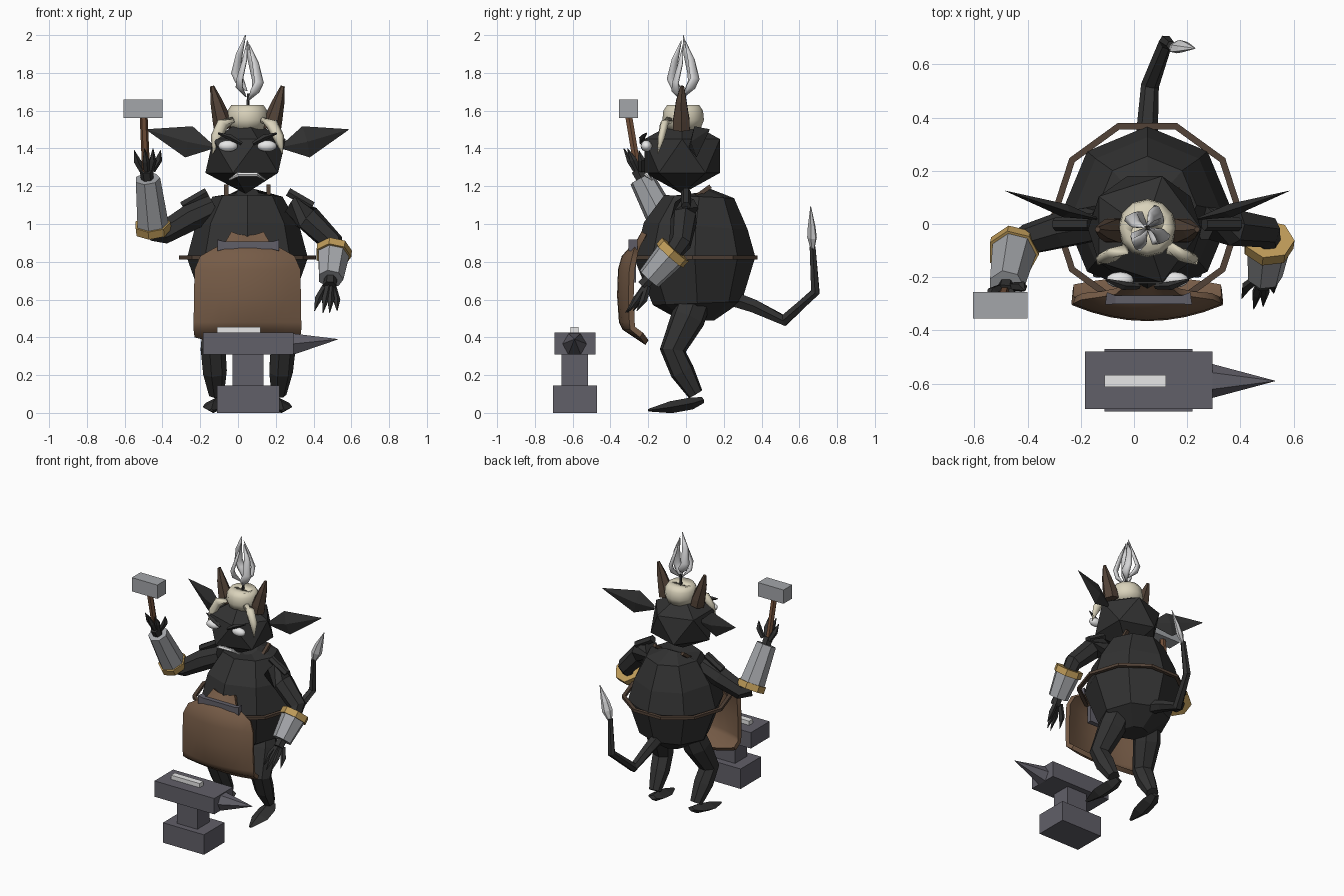
import bpy, bmesh, math
from mathutils import Vector, Matrix

if "Cube" in bpy.data.objects:
    bpy.data.objects.remove(bpy.data.objects["Cube"])

CX = 0.05  # centre line of the creature


def material(name, r, g, b):
    m = bpy.data.materials.new(name)
    m.diffuse_color = (r, g, b, 1)
    m.use_nodes = True
    m.node_tree.nodes["Principled BSDF"].inputs["Base Color"].default_value = m.diffuse_color
    return m


HIDE = material("black hide", .032, .032, .032)
SLATE = material("slate iron", .12, .115, .14)
LEATHER = material("brown leather", .18, .105, .062)
STEEL = material("steel", .37, .38, .4)
GOLD = material("gold trim", .52, .33, .1)
CREAM = material("cream hair", .7, .65, .5)
WHITE = material("eye white", .85, .85, .85)
HORN = material("dark brown", .085, .055, .038)
WOOD = material("wood", .17, .08, .042)
SILVER = material("pale silver", .66, .66, .67)


def finish(name, bm, mat, smooth=False):
    bmesh.ops.recalc_face_normals(bm, faces=bm.faces)
    me = bpy.data.meshes.new(name)
    bm.to_mesh(me)
    bm.free()
    me.materials.append(mat)
    for p in me.polygons:
        p.use_smooth = smooth
    ob = bpy.data.objects.new(name, me)
    bpy.context.collection.objects.link(ob)
    return ob


def tube(name, mat, pts, radii, sides=6, flat=1.0, side=None, turn=0.0, smooth=False):
    """Closed tube along pts; flat squashes the second axis, side steers the first."""
    pts = [Vector(p) for p in pts]
    bm = bmesh.new()
    rings = []
    for i, (p, r) in enumerate(zip(pts, radii)):
        d = (pts[min(i + 1, len(pts) - 1)] - pts[max(i - 1, 0)]).normalized()
        ref = Vector(side) if side else (Vector((1, 0, 0)) if abs(d.x) < .8 else Vector((0, 1, 0)))
        u = (ref - d * ref.dot(d)).normalized()
        v = d.cross(u)
        ring = []
        for k in range(sides):
            a = 2 * math.pi * k / sides + turn
            ring.append(bm.verts.new(p + u * r * math.cos(a) + v * r * flat * math.sin(a)))
        rings.append(ring)
    for a, b in zip(rings, rings[1:]):
        for k in range(sides):
            j = (k + 1) % sides
            bm.faces.new((a[k], a[j], b[j], b[k]))
    bm.faces.new(rings[0])
    bm.faces.new(rings[-1])
    bmesh.ops.remove_doubles(bm, verts=bm.verts, dist=.0003)
    return finish(name, bm, mat, smooth)


def box(name, mat, x, y, z):
    bm = bmesh.new()
    size = (x[1] - x[0], y[1] - y[0], z[1] - z[0])
    mid = ((x[0] + x[1]) / 2, (y[0] + y[1]) / 2, (z[0] + z[1]) / 2)
    bmesh.ops.create_cube(bm, size=1, matrix=Matrix.Translation(mid) @ Matrix.Diagonal((*size, 1)))
    return finish(name, bm, mat)


def ball(name, mat, c, s, ico=True, smooth=False):
    bm = bmesh.new()
    mx = Matrix.Translation(c) @ Matrix.Diagonal((*s, 1))
    if ico:
        bmesh.ops.create_icosphere(bm, subdivisions=1, radius=1, matrix=mx)
    else:
        bmesh.ops.create_uvsphere(bm, u_segments=12, v_segments=8, radius=1, matrix=mx)
    return finish(name, bm, mat, smooth)


# Eight-sided barrel body and belt
body = [(.49, .09, .06), (.58, .235, .06), (.82, .32, .047), (.99, .275, .052), (1.145, .185, .07), (1.165, .06, .06)]
tube("body", HIDE, [(CX, y, z) for z, r, y in body], [r for z, r, y in body], 8)
bm = bmesh.new()
loops = []
for r, z in ((.362, .813), (.362, .833), (.337, .833), (.337, .813)):
    loops.append([bm.verts.new((CX + r * math.cos(a), .035 + r * math.sin(a), z))
                  for a in [math.pi * k / 5 for k in range(10)]])
for i in range(4):
    for k in range(10):
        a, b, j = loops[i], loops[(i + 1) % 4], (k + 1) % 10
        bm.faces.new((a[k], a[j], b[j], b[k]))
finish("belt", bm, HORN)

# Head and face
ball("head", HIDE, (CX - .01, -.02, 1.36), (.238, .235, .2))
tube("mouth", WHITE, [(CX - .095, -.18, 1.235), (CX - .05, -.21, 1.262), (CX + .05, -.21, 1.262),
                      (CX + .095, -.18, 1.235)], [.006, .013, .013, .006], 6)

for s, tag in ((-1, "left"), (1, "right")):
    def at(x, y, z):
        return (CX + s * x, y, z)
    ball(tag + "_eye", WHITE, at(.103, -.21, 1.413), (.052, .03, .03), False, True)
    tube(tag + "_brow", HIDE, [at(.03, -.235, 1.425), at(.09, -.232, 1.458), at(.155, -.21, 1.48)],
         [.01, .016, .005], 4)
    tube(tag + "_horn", HORN, [at(.125, -.025, 1.5), at(.135, -.025, 1.55), at(.165, -.025, 1.65),
                               at(.187, -.02, 1.73)], [.052, .05, .032, .011], 6)
    tube(tag + "_ear", HIDE, [at(.19, .02, 1.41), at(.31, .05, 1.435), at(.535, .125, 1.5)],
         [.015, .085, .002], 4, .3, (0, 0, 1))
    tube(tag + "_lock", CREAM, [at(.08, -.09, 1.55), at(.13, -.115, 1.53), at(.165, -.13, 1.46),
                                at(.185, -.15, 1.37)], [.025, .034, .03, .003], 6, .7, smooth=True)
    # Neck strap and shoulder strip
    tube(tag + "_strap", HORN, [at(.112, .02, 1.12), at(.112, .13, 1.2)], [.016, .016], 4, turn=.785)
    tube(tag + "_shoulder", HIDE, [at(.215, .0, 1.17), at(.345, .0, 1.095)], [.026, .026], 6)
    # Bent leg and pointed foot
    tube(tag + "_leg", HIDE, [at(.13, .04, .58), at(.15, .01, .5), at(.185, -.07, .33), at(.175, -.02, .22),
                              at(.165, .05, .1)], [.09, .093, .07, .066, .042], 7)
    tube(tag + "_foot", HIDE, [at(.155, .09, .068), at(.165, .03, .05), at(.18, -.08, .03),
                               at(.19, -.2, .014)], [.03, .058, .058, .012], 4, .55, (1, 0, 0))

# Hair crown, wick and flame-shaped tuft
crown = [(1.5, .09), (1.55, .11), (1.6, .105), (1.63, .085), (1.615, .05)]
tube("hair_crown", CREAM, [(CX, -.015, z) for z, r in crown], [r for z, r in crown], 12, smooth=True)
tube("wick", HIDE, [(CX, -.015, 1.6), (CX + .005, -.015, 1.69)], [.01, .008], 5)
blade = [(.01, 1.675, .006), (.06, 1.725, .03), (.074, 1.77, .028), (.045, 1.87, .021), (.01, 1.97, .003)]
for i in range(4):
    a = i * math.pi / 2 + .5
    pts = [(CX + r * math.cos(a + j * .25), -.015 + r * math.sin(a + j * .25), z + (.03 if i == 1 else -.02 * (i % 2)))
           for j, (r, z, w) in enumerate(blade)]
    tube("tuft_blade_%d" % i, SILVER, pts, [w for r, z, w in blade], 6, .5,
         (-math.sin(a), math.cos(a), 0), smooth=True)

# Tail with spade tip
tube("tail", HIDE, [(CX, .26, .6), (CX, .36, .565), (.06, .52, .49), (.12, .685, .64), (.14, .67, .88)],
     [.045, .04, .034, .027, .018], 6)
tube("tail_tip", SILVER, [(.14, .67, .86), (.165, .667, .93), (.185, .665, .99), (.23, .66, 1.095)],
     [.012, .036, .028, .002], 6, .6, (1, .6, 0))


# Arms, cuffs, gauntlets and clawed hands
def arm(tag, path, cuff, wrist, tips):
    cuff, wrist = Vector(cuff), Vector(wrist)
    d = (wrist - cuff).normalized()
    tube(tag + "_arm", HIDE, path, [.065, .072, .06, .05], 7)
    tube(tag + "_cuff", GOLD, [cuff - d * .02, cuff + d * .025], [.097, .097], 7)
    tube(tag + "_gauntlet", STEEL, [cuff, wrist], [.088, .068], 7)
    tube(tag + "_palm", HIDE, [wrist - d * .02, wrist + d * .05], [.033, .036], 6)
    for i, t in enumerate(tips):
        t = Vector(t)
        off = t - wrist - d * (t - wrist).dot(d)
        base = wrist + d * .035 + off * .35
        mid = (base + t) / 2 + off * .15
        tube("%s_claw_%d" % (tag, i), HIDE, [base, mid, t], [.017, .02, .002], 5)


arm("left", [(-.13, .0, 1.09), (-.26, -.02, 1.03), (-.4, -.06, .95), (-.455, -.1, .96)],
    (-.452, -.1, .98), (-.48, -.235, 1.24),
    [(-.55, -.28, 1.39), (-.495, -.33, 1.4), (-.45, -.31, 1.4), (-.41, -.25, 1.39)])
arm("right", [(.27, .0, 1.09), (.37, -.01, 1.03), (.5, -.03, .9), (.5, -.07, .85)],
    (.505, -.07, .85), (.49, -.195, .71),
    [(.405, -.28, .54), (.45, -.32, .53), (.485, -.31, .53), (.525, -.26, .54)])

# Hammer
tube("hammer_handle", WOOD, [(-.485, -.25, 1.25), (-.5, -.305, 1.58)], [.021, .021], 6)
box("hammer_head", STEEL, (-.605, -.4), (-.355, -.255), (1.56, 1.66))

# Curved apron sheet: height, half width, depth, side bow, side lift
rows = [(.36, .28, -.215, -.03, .04), (.44, .285, -.335, .04, .0), (.48, .285, -.355, .055, 0),
        (.62, .283, -.365, .06, 0), (.76, .28, -.36, .06, 0), (.83, .25, -.34, .055, 0),
        (.87, .18, -.305, .03, 0), (.9, .12, -.275, .01, 0), (.94, .085, -.235, 0, .02)]
bm = bmesh.new()
N = 8
grid = []
for z, w, y, bow, lift in rows:
    grid.append([bm.verts.new((CX + w * t, y + bow * t * t, z + lift * t * t))
                 for t in [2 * k / N - 1 for k in range(N + 1)]])
for a, b in zip(grid, grid[1:]):
    for k in range(N):
        bm.faces.new((a[k], a[k + 1], b[k + 1], b[k]))
apron = finish("apron", bm, LEATHER, True)
mod = apron.modifiers.new("thickness", "SOLIDIFY")
mod.thickness = .03
mod.offset = -1
mod = apron.modifiers.new("crisp_rim", "EDGE_SPLIT")
mod.split_angle = math.radians(50)

# Bib clasp with flared ends
tube("bib_clasp", SLATE, [(-.105, -.28, .887), (-.07, -.285, .887), (.18, -.285, .887), (.215, -.28, .887)],
     [.042, .028, .028, .042], 4, .8, (0, 0, 1), .785)

# Plate hung behind the apron
box("belly_plate", SLATE, (CX - .1, CX + .1), (-.3, -.265), (.69, .81))

# Anvil with horn and hot ingot
box("anvil_base", SLATE, (-.11, .22), (-.705, -.47), (0, .145))
box("anvil_waist", SLATE, (-.03, .135), (-.66, -.52), (.145, .31))
box("anvil_top", SLATE, (-.185, .295), (-.695, -.48), (.31, .425))
tube("anvil_horn", SLATE, [(.29, -.59, .365), (.53, -.59, .39)], [.065, .001], 6)
box("ingot", WHITE, (-.11, .12), (-.612, -.568), (.425, .455))
